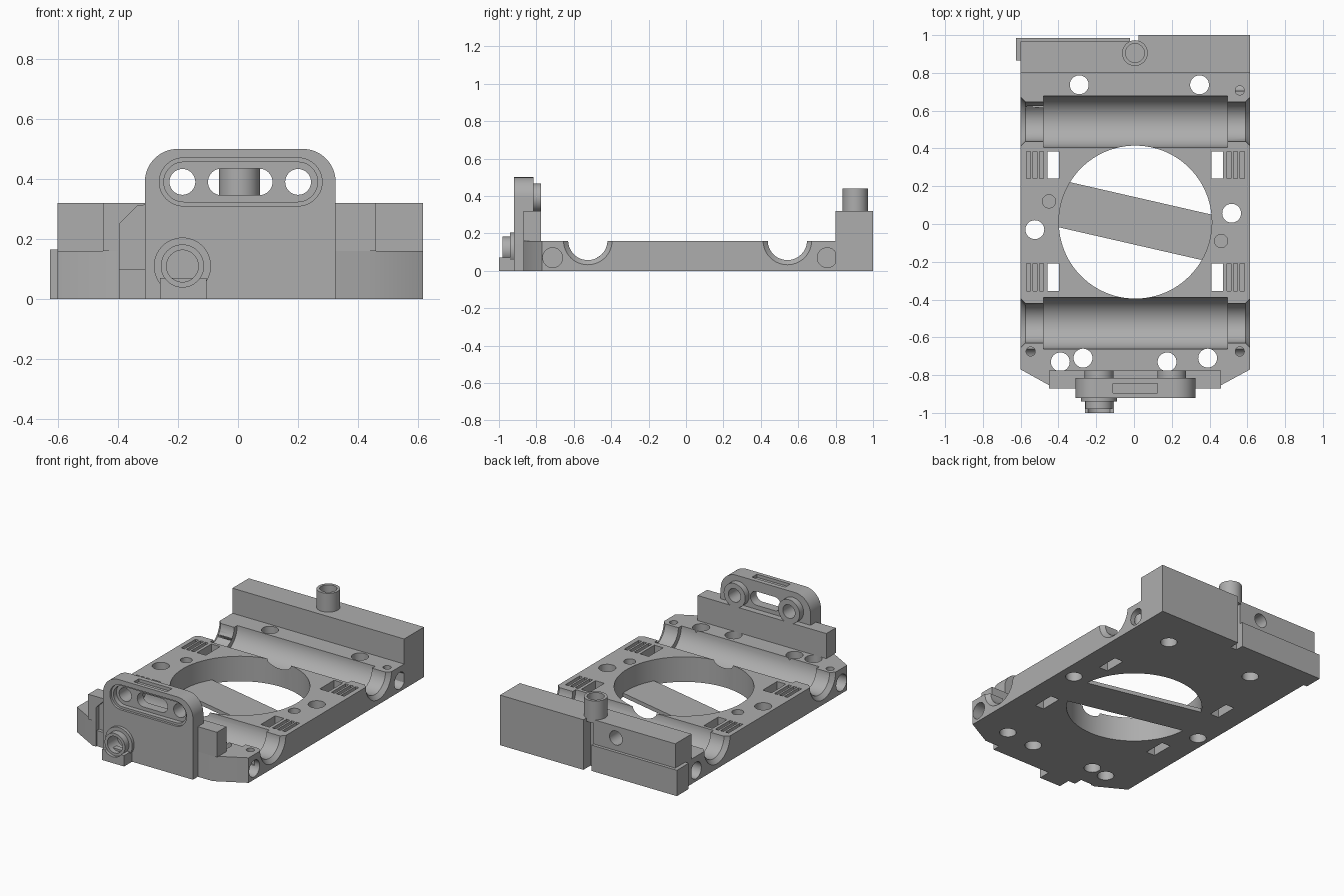
import bpy, bmesh, math

if "Cube" in bpy.data.objects:
    bpy.data.objects.remove(bpy.data.objects["Cube"], do_unlink=True)

grey = bpy.data.materials.new("plain_grey")
grey.use_nodes = True
COLOUR = (0.42, 0.42, 0.42, 1)
grey.diffuse_color = COLOUR
grey.node_tree.nodes["Principled BSDF"].inputs["Base Color"].default_value = COLOUR

MID = 0.007   # mirror line of the plate
AXES = {"x": lambda a, b, h: (h, a, b),
        "y": lambda a, b, h: (a, h, b),
        "z": lambda a, b, h: (a, b, h)}


def prism(name, pts, axis, lo, hi):
    """Extrude a closed 2D outline along an axis."""
    bm = bmesh.new()
    rings = [[bm.verts.new(AXES[axis](a, b, h)) for a, b in pts] for h in (lo, hi)]
    bm.faces.new(rings[0])
    bm.faces.new(rings[1])
    n = len(pts)
    for i in range(n):
        j = (i + 1) % n
        bm.faces.new((rings[0][i], rings[0][j], rings[1][j], rings[1][i]))
    bmesh.ops.recalc_face_normals(bm, faces=bm.faces)
    mesh = bpy.data.meshes.new(name)
    bm.to_mesh(mesh)
    bm.free()
    mesh.materials.append(grey)
    ob = bpy.data.objects.new(name, mesh)
    bpy.context.collection.objects.link(ob)
    return ob


def box(name, x0, x1, y0, y1, z0, z1):
    return prism(name, [(x0, y0), (x1, y0), (x1, y1), (x0, y1)], "z", z0, z1)


def arc(a, b, r, start=0, end=360, steps=56):
    angles = [math.radians(start + (end - start) * i / steps) for i in range(steps + 1)]
    return [(a + r * math.cos(t), b + r * math.sin(t)) for t in angles]


def rod(name, a, b, r, axis, lo, hi, steps=56):
    return prism(name, arc(a, b, r, steps=steps)[:-1], axis, lo, hi)


def slot(name, a0, a1, b, r, axis, lo, hi):
    """Slot with two round ends."""
    pts = arc(a1 - r, b, r, -90, 90, 20) + arc(a0 + r, b, r, 90, 270, 20)
    return prism(name, pts, axis, lo, hi)


def flare(x, y, z, r_low, r_high, depth):
    """Tapered cutter along x, from r_low at -x to r_high at +x."""
    bpy.ops.mesh.primitive_cone_add(vertices=56, radius1=r_low, radius2=r_high, depth=depth,
                                    location=(x, y, z), rotation=(0, math.pi / 2, 0))
    return bpy.context.object


def cut(target, cutter):
    cutter.hide_render = True
    mod = target.modifiers.new("cut", "BOOLEAN")
    mod.operation, mod.solver, mod.object = "DIFFERENCE", "EXACT", cutter
    bpy.context.view_layer.objects.active = target
    bpy.ops.object.modifier_apply(modifier=mod.name)
    bpy.data.objects.remove(cutter, do_unlink=True)


# Base plate with clipped front corners
L, R, TOP = -0.60, 0.615, 0.16
plate = prism("base_plate", [(L, 0.80), (L, -0.77), (-0.42, -0.87), (0.43, -0.87),
                             (R, -0.77), (R, 0.80)], "z", 0, TOP)
cut(plate, rod("cutter", 0.007, 0.01, 0.405, "z", -0.1, 0.3, 96))

# Two bearing cradles, narrower and flared at the ends
for y in (-0.525, 0.542):
    cut(plate, rod("cutter", y, 0.162, 0.136, "x", -0.48, 0.495))
    cut(plate, rod("cutter", y, 0.162, 0.105, "x", -0.8, 0.8))
    cut(plate, flare(L + 0.01, y, 0.162, 0.135, 0.105, 0.03))
    cut(plate, flare(R - 0.01, y, 0.162, 0.105, 0.135, 0.03))

# Through holes, blind holes and side holes
for x, y in ((-0.29, 0.737), (0.347, 0.737), (-0.525, -0.03), (0.517, 0.057), (-0.39, -0.73),
             (-0.27, -0.71), (0.175, -0.73), (0.39, -0.71)):
    cut(plate, rod("cutter", x, y, 0.05, "z", -0.1, 0.3, 32))
for x, y, r in ((-0.45, 0.12, 0.035), (0.461, -0.09, 0.035), (0.56, 0.707, 0.024),
                (-0.547, -0.675, 0.024), (0.56, -0.675, 0.024)):
    cut(plate, rod("cutter", x, y, r, "z", 0.06, 0.3, 32))
for y in (-0.713, 0.755):
    for x0, x1 in ((-0.8, -0.48), (0.49, 0.8)):
        cut(plate, rod("cutter", y, 0.07, 0.053, "x", x0, x1, 32))

# Belt slots: one open window and three shallow grooves at each corner
for side in (-1, 1):
    for y0, y1 in ((-0.355, -0.21), (0.24, 0.385)):
        for near, far, floor in ((0.403, 0.465, -0.1), (0.485, 0.507, 0.10),
                                 (0.52, 0.542, 0.10), (0.555, 0.577, 0.10)):
            xs = sorted((MID + side * near, MID + side * far))
            cut(plate, box("cutter", xs[0], xs[1], y0, y1, floor, 0.3))

# Thin diagonal strip across the round opening
strip = rod("cross_strip", 0.007, 0.01, 0.407, "z", 0, 0.025, 96)
slant = math.radians(-12.9)
for s in (-1, 1):
    trim = box("cutter", -1, 1, min(s * 0.123, s), max(s * 0.123, s), -0.1, 0.1)
    trim.location = (0.007, 0.016, 0)
    trim.rotation_euler.z = slant
    bpy.context.view_layer.update()
    cut(strip, trim)

# Front wall with a clip notch on its right
wall = box("front_wall", -0.45, 0.46, -0.87, -0.775, TOP, 0.32)
notch = [(-0.395, -0.1), (-0.25, -0.1), (-0.25, 0.32), (-0.335, 0.31), (-0.395, 0.25)]
for part in (plate, wall):
    cut(part, prism("cutter", notch, "y", -0.95, -0.84))
box("notch_block", -0.395, -0.31, -0.862, -0.835, 0, 0.10)

# Front panel with rounded top
panel = prism("front_panel", [(-0.31, 0), (0.325, 0)] + arc(0.215, 0.39, 0.11, 0, 90, 16)
              + arc(-0.20, 0.39, 0.11, 90, 180, 16), "y", -0.92, -0.815)
eyelets = [rod("eyelet", x, 0.39, 0.076, "y", -0.82, -0.775) for x in (-0.185, 0.20)]
cut(panel, slot("cutter", -0.262, 0.28, 0.39, 0.08, "y", -1, -0.905))
cut(panel, slot("cutter", -0.247, 0.265, 0.39, 0.066, "y", -1, -0.875))
cut(panel, slot("cutter", -0.10, 0.115, 0.39, 0.044, "y", -1, -0.7))
cut(panel, box("cutter", -0.11, 0.125, -0.895, -0.845, 0.48, 0.6))
for x, eyelet in zip((-0.185, 0.20), eyelets):
    for part in (panel, eyelet):
        cut(part, rod("cutter", x, 0.39, 0.043, "y", -1, -0.7, 32))

# Tube boss and its foot on the panel
collar = rod("boss_collar", -0.185, 0.11, 0.095, "y", -0.94, -0.91)
tube = rod("boss_tube", -0.185, 0.11, 0.072, "y", -0.98, -0.91)
foot = box("boss_foot", -0.26, -0.105, -1.0, -0.915, 0, 0.07)
cut(foot, rod("cutter", -0.185, 0.11, 0.07, "y", -1.1, -0.95))
for part in (panel, collar, tube):
    cut(part, rod("cutter", -0.185, 0.11, 0.053, "y", -1.1, -0.88))

# Rear wall, stepped and split at the middle
rear = box("rear_wall", L, R, 0.80, 1.0, 0, 0.32)
cut(rear, box("cutter", -0.8, 0.025, 0.965, 1.1, -0.1, 0.5))
cut(rear, box("cutter", -0.02, 0.025, 0.93, 1.1, -0.1, 0.5))
cut(rear, rod("cutter", -0.18, 0.245, 0.045, "y", 0.86, 1.1))
box("rear_lower_block", -0.625, -0.02, 0.865, 0.985, 0, 0.165)

# Hollow peg on the rear wall
peg = rod("rear_peg", 0.005, 0.905, 0.068, "z", 0.30, 0.44)
cut(peg, rod("cutter", 0.005, 0.905, 0.05, "z", 0.34, 0.6))

# Smooth the round faces, keep the edges sharp
bpy.ops.object.select_all(action="DESELECT")
for ob in bpy.context.scene.objects:
    if ob.type == "MESH":
        ob.select_set(True)
        bpy.context.view_layer.objects.active = ob
bpy.ops.object.shade_smooth_by_angle(angle=math.radians(30))
